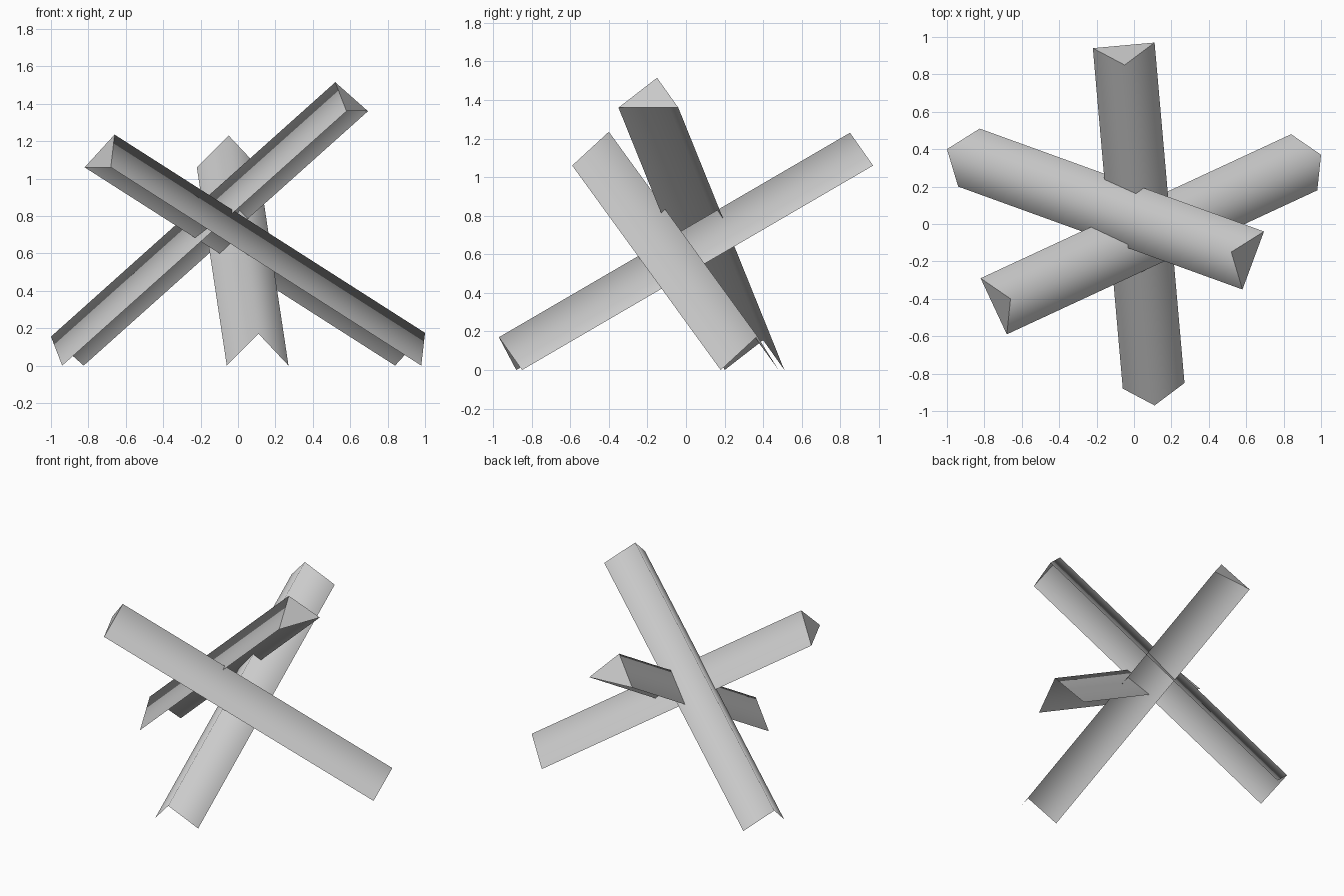
import bpy
import bmesh
from mathutils import Vector

if "Cube" in bpy.data.objects:
    bpy.data.objects.remove(bpy.data.objects["Cube"])

# One plain steel colour
steel = bpy.data.materials.new("light_grey_steel")
steel.use_nodes = True
steel.diffuse_color = (0.6, 0.6, 0.6, 1)
steel.node_tree.nodes["Principled BSDF"].inputs["Base Color"].default_value = (0.6, 0.6, 0.6, 1)


def angle_beam(name, ridge, side_a, side_b, run):
    """Open right-angle beam: two thin flanges meeting at a ridge, capped at its top end."""
    bm = bmesh.new()
    top = [bm.verts.new(p) for p in (side_a, ridge, side_b)]
    foot = [bm.verts.new(v.co + Vector(run)) for v in top]
    cap = bm.faces.new(top)
    flanges = [bm.faces.new((top[i], foot[i], foot[i + 1], top[i + 1])) for i in (0, 1)]
    # Make the cap face up the beam and the flanges face away from the hollow
    middle = sum((v.co for v in top + foot), Vector()) / 6
    for face in [cap] + flanges:
        face.normal_update()
        if face.normal.dot(face.calc_center_median() - middle) < 0:
            face.normal_flip()
        face.smooth = True
    # Soft ridge, crisp cap
    for edge in cap.edges:
        edge.smooth = False
    mesh = bpy.data.meshes.new(name)
    bm.to_mesh(mesh)
    bm.free()
    mesh.materials.append(steel)
    obj = bpy.data.objects.new(name, mesh)
    bpy.context.collection.objects.link(obj)


# Three crossed beams, each given by its top end and its run down to the ground
angle_beam("rear_leaning_beam", (-0.05, 0.85, 1.23), (-0.22, 0.94, 1.06),
           (0.11, 0.97, 1.06), (0.16, -1.82, -1.06))
angle_beam("left_leaning_beam", (0.52, -0.15, 1.515), (0.58, -0.35, 1.36),
           (0.695, -0.04, 1.36), (-1.52, 0.55, -1.36))
angle_beam("right_leaning_beam", (-0.66, -0.40, 1.235), (-0.82, -0.29, 1.06),
           (-0.68, -0.59, 1.06), (1.66, 0.77, -1.06))
